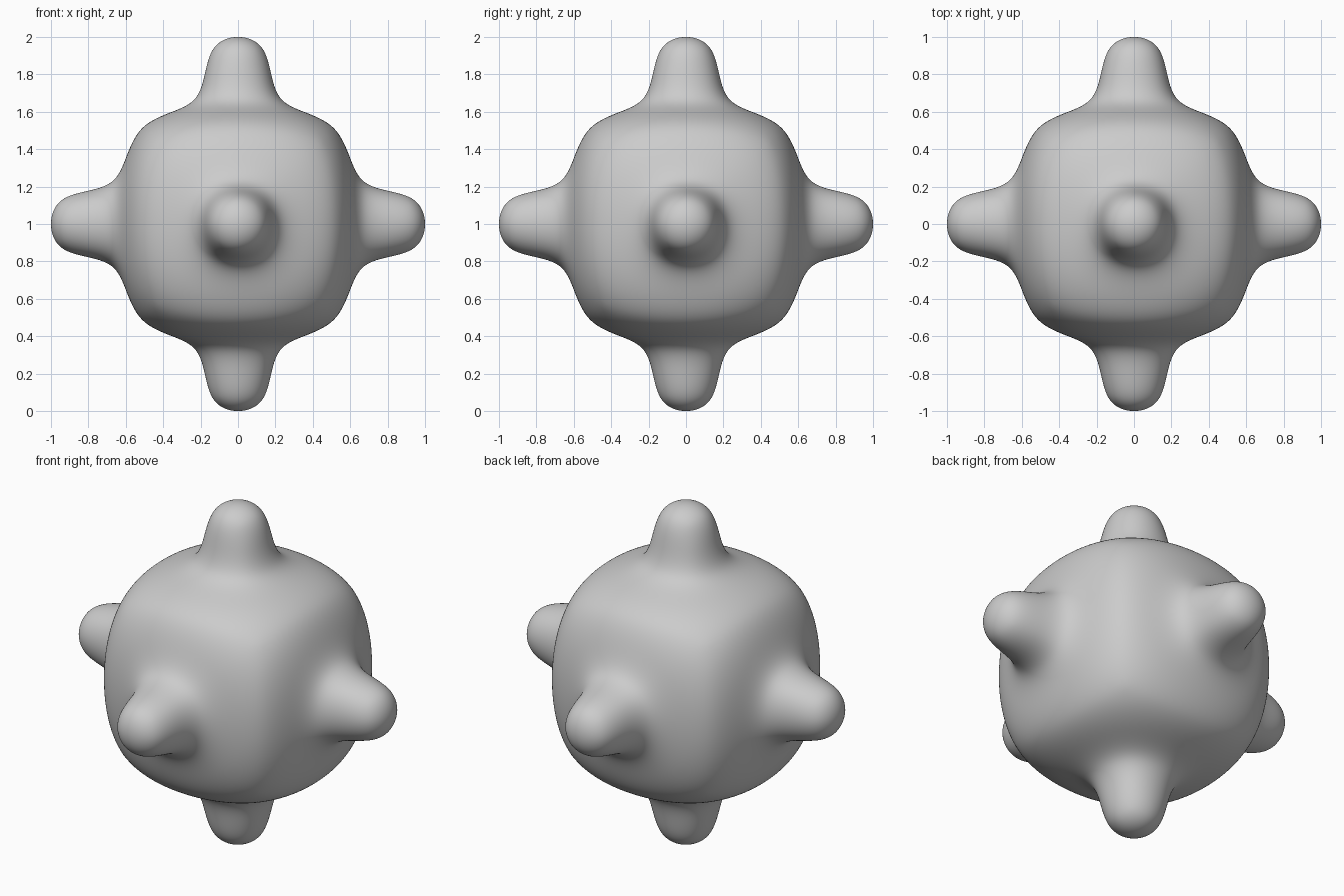
import bpy, bmesh

if "Cube" in bpy.data.objects:
    bpy.data.objects.remove(bpy.data.objects["Cube"])

BODY = 0.60      # half size of the control cube
FOOT = 0.17      # half width of each knob where it leaves the face
TIP = 0.21       # half width of each knob at its end
REACH = 1.035    # control height of the knob ends (smooths down to 1.0)

bm = bmesh.new()
bmesh.ops.create_cube(bm, size=2 * BODY)
sides = list(bm.faces)


def place(face, axis, half_width, height):
    """Put a square face at a height along its axis with a given half width."""
    for v in face.verts:
        flat = v.co - axis * v.co.dot(axis)
        for i in range(3):
            if abs(flat[i]) > 1e-5:
                flat[i] = half_width if flat[i] > 0 else -half_width
        v.co = flat + axis * height


# Inset every side and pull the inner square out into a knob
for face in sides:
    axis = face.calc_center_median().normalized()
    bmesh.ops.inset_individual(bm, faces=[face], thickness=BODY - FOOT)
    place(face, axis, FOOT, BODY)
    knob = bmesh.ops.extrude_discrete_faces(bm, faces=[face])["faces"][0]
    place(knob, axis, TIP, REACH)

bmesh.ops.recalc_face_normals(bm, faces=bm.faces)
for f in bm.faces:
    f.smooth = True

mesh = bpy.data.meshes.new("knobbed_cube")
bm.to_mesh(mesh)
bm.free()
obj = bpy.data.objects.new("knobbed_cube", mesh)
obj.location.z = 1.0
bpy.context.collection.objects.link(obj)

# Round everything off
sub = obj.modifiers.new("smooth", 'SUBSURF')
sub.levels = sub.render_levels = 5
